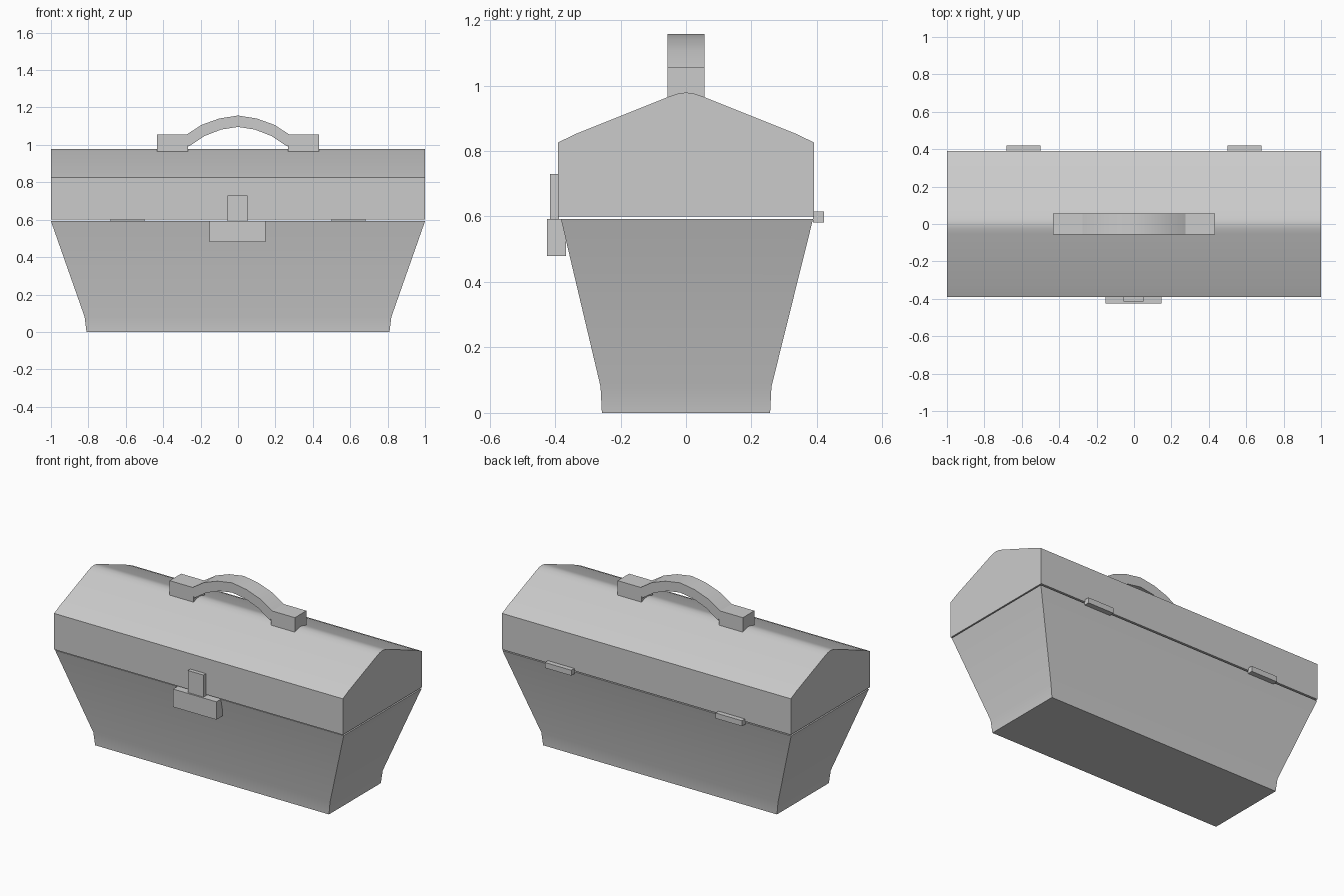
import bpy, bmesh, math

if "Cube" in bpy.data.objects:
    bpy.data.objects.remove(bpy.data.objects["Cube"])


def finish(name, bm):
    bmesh.ops.recalc_face_normals(bm, faces=bm.faces)
    mesh = bpy.data.meshes.new(name)
    bm.to_mesh(mesh)
    bm.free()
    obj = bpy.data.objects.new(name, mesh)
    bpy.context.collection.objects.link(obj)
    bpy.ops.object.select_all(action='DESELECT')
    obj.select_set(True)
    bpy.context.view_layer.objects.active = obj
    bpy.ops.object.shade_smooth_by_angle(angle=math.radians(30))
    return obj


def loft(name, sections):
    """Join matching vertex rings and cap both ends."""
    bm = bmesh.new()
    rings = [[bm.verts.new(p) for p in s] for s in sections]
    n = len(rings[0])
    for a, b in zip(rings, rings[1:]):
        for i in range(n):
            j = (i + 1) % n
            bm.faces.new((a[i], a[j], b[j], b[i]))
    bm.faces.new(rings[0])
    bm.faces.new(rings[-1])
    return finish(name, bm)


def rect(x0, x1, y0, y1, z):
    return [(x0, y0, z), (x1, y0, z), (x1, y1, z), (x0, y1, z)]


def box(name, x0, x1, y0, y1, z0, z1):
    return loft(name, [rect(x0, x1, y0, y1, z0), rect(x0, x1, y0, y1, z1)])


# Flared base with a short, steeper foot
loft("base_box", [rect(-0.81, 0.81, -0.257, 0.257, 0),
                  rect(-0.82, 0.82, -0.261, 0.261, 0.08),
                  rect(-1, 1, -0.382, 0.388, 0.592)])

# Gabled lid extruded along x, with a softly rounded ridge
half = [(0.391, 0.6), (0.391, 0.826), (0.335, 0.853), (0.05, 0.967), (0.025, 0.975)]
profile = half + [(0, 0.979)] + [(-y, z) for y, z in reversed(half)]
loft("lid", [[(x, y, z) for y, z in profile] for x in (-1, 1)])

# Arched carrying handle: square sections following an outer and inner line
outer = [(0.275, 1.055), (0.195, 1.107), (0.1, 1.141), (0, 1.157)]
inner = [(0.265, 0.99), (0.18, 1.047), (0.09, 1.082), (0, 1.096)]
pairs = list(zip(outer, inner))
pairs = [((-o[0], o[1]), (-i[0], i[1])) for o, i in pairs] + pairs[-2::-1]
w = 0.057
loft("handle_grip", [[(o[0], -w, o[1]), (o[0], w, o[1]), (i[0], w, i[1]), (i[0], -w, i[1])]
                     for o, i in pairs])

# Handle feet and rear hinges, mirrored left and right
for side, s in (("left", -1), ("right", 1)):
    a, b = sorted((0.268 * s, 0.434 * s))
    box("handle_foot_" + side, a, b, -w, w, 0.963, 1.055)
    a, b = sorted((0.5 * s, 0.683 * s))
    box("hinge_" + side, a, b, 0.388, 0.421, 0.581, 0.615)

# Front latch
box("latch_plate", -0.152, 0.148, -0.425, -0.366, 0.48, 0.592)
box("latch_tab", -0.057, 0.052, -0.415, -0.388, 0.59, 0.73)
